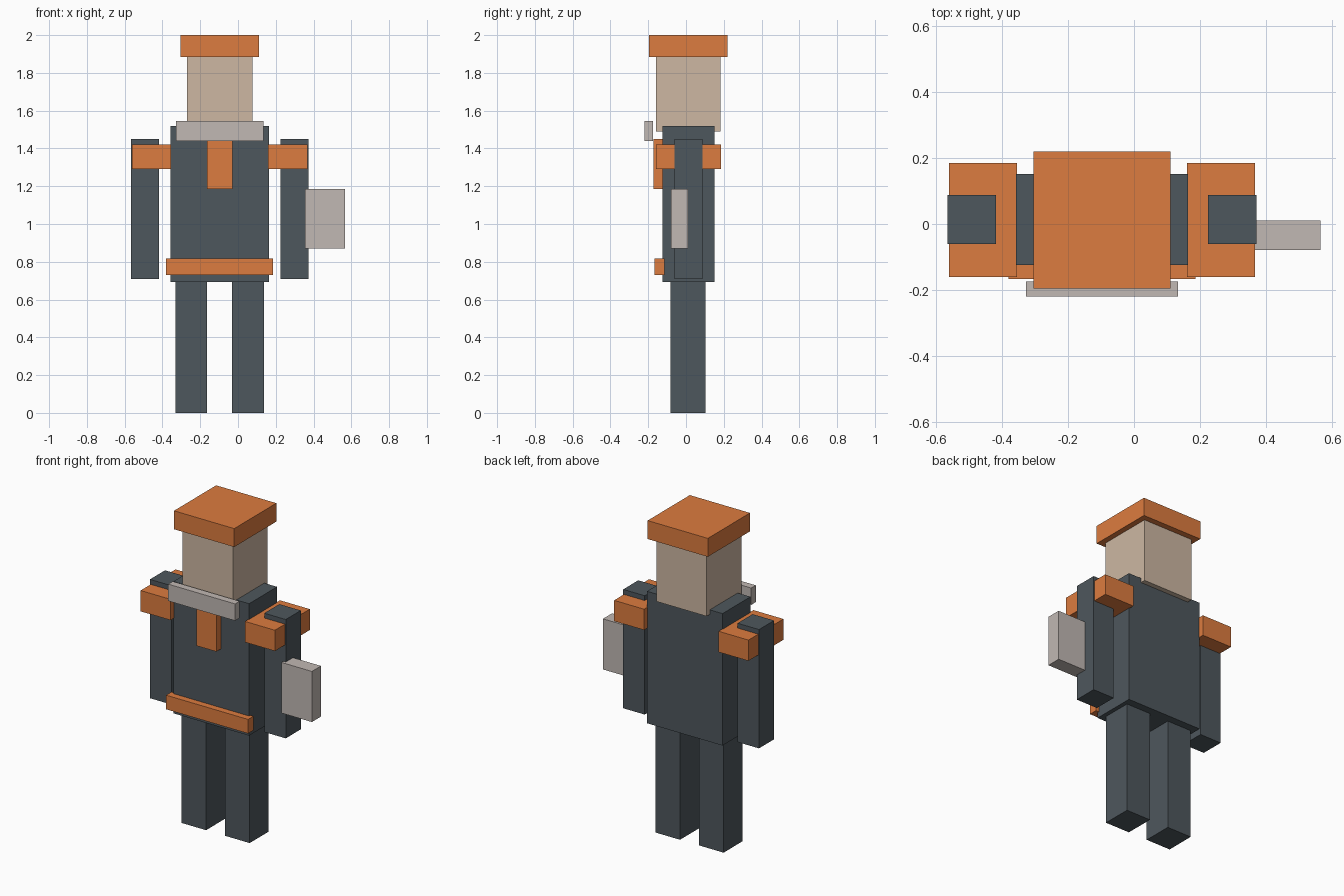
import bpy

if "Cube" in bpy.data.objects:
    bpy.data.objects.remove(bpy.data.objects["Cube"])

CX = -0.097  # the body's own mirror plane


def material(name, rgb):
    m = bpy.data.materials.new(name)
    m.diffuse_color = (*rgb, 1)
    m.use_nodes = True
    m.node_tree.nodes["Principled BSDF"].inputs["Base Color"].default_value = m.diffuse_color
    return m


ORANGE = material("orange", (0.72, 0.20, 0.05))
SLATE = material("slate", (0.076, 0.095, 0.109))
SKIN = material("skin", (0.61, 0.474, 0.362))
PALE = material("pale_grey", (0.533, 0.479, 0.451))


def box(name, x, y, z, mat):
    """Box from (min, max) ranges on each axis."""
    bpy.ops.mesh.primitive_cube_add(size=1, location=[(a + b) / 2 for a, b in (x, y, z)])
    ob = bpy.context.object
    ob.name = name
    ob.scale = [b - a for a, b in (x, y, z)]
    bpy.ops.object.transform_apply(location=False, rotation=False, scale=True)
    ob.data.materials.append(mat)
    return ob


def centred(name, half_width, y, z, mat):
    box(name, (CX - half_width, CX + half_width), y, z, mat)


def pair(name, inner, outer, y, z, mat):
    """Mirrored left and right boxes, measured out from the body centre."""
    box(name + "_right", (CX - outer, CX - inner), y, z, mat)
    box(name + "_left", (CX + inner, CX + outer), y, z, mat)


# Head and torso
centred("cap", 0.208, (-0.196, 0.22), (1.885, 2.0), ORANGE)
centred("head", 0.173, (-0.16, 0.183), (1.49, 1.885), SKIN)
centred("torso", 0.261, (-0.125, 0.151), (0.694, 1.518), SLATE)

# Front trim
centred("collar", 0.231, (-0.22, -0.175), (1.44, 1.545), PALE)
centred("tie", 0.068, (-0.172, -0.12), (1.185, 1.45), ORANGE)
centred("belt", 0.283, (-0.166, -0.113), (0.729, 0.817), ORANGE)

# Limbs and shoulder pads
pair("arm", 0.321, 0.469, (-0.06, 0.088), (0.708, 1.45), SLATE)
pair("shoulder_pad", 0.257, 0.464, (-0.16, 0.185), (1.29, 1.42), ORANGE)
pair("leg", 0.066, 0.235, (-0.082, 0.103), (0.0, 0.698), SLATE)

# Box carried on the outer side of one arm
box("carried_box", (0.356, 0.566), (-0.079, 0.011), (0.869, 1.185), PALE)
